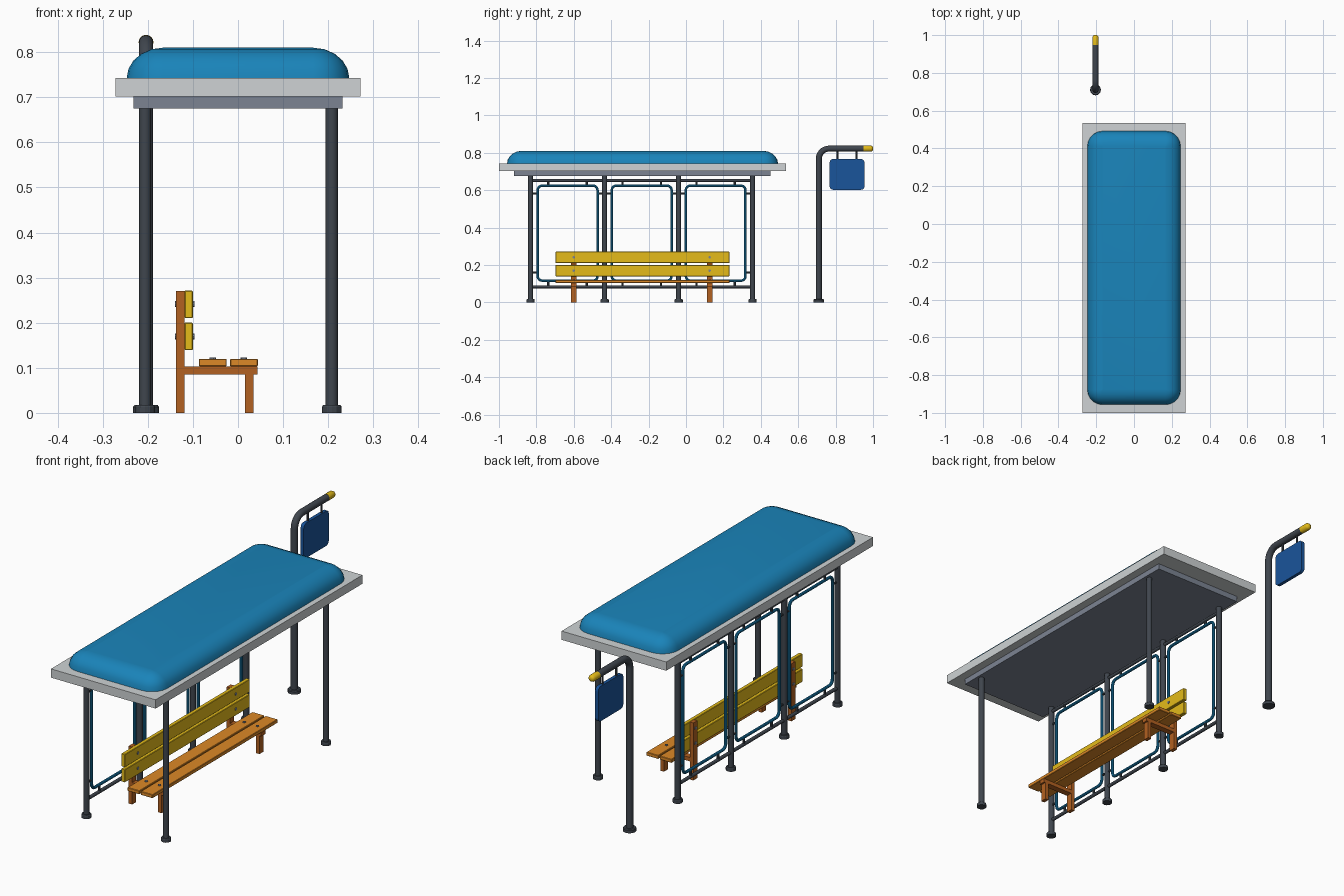
import bpy, bmesh, math
from mathutils import Vector

if "Cube" in bpy.data.objects:
    bpy.data.objects.remove(bpy.data.objects["Cube"])


def material(name, r, g, b):
    m = bpy.data.materials.new(name)
    m.diffuse_color = (r, g, b, 1)
    m.use_nodes = True
    m.node_tree.nodes["Principled BSDF"].inputs["Base Color"].default_value = m.diffuse_color
    return m


STEEL = material("dark_steel", 0.05, 0.06, 0.075)
BLUE = material("roof_blue", 0.01, 0.23, 0.49)
NAVY = material("sign_blue", 0.01, 0.09, 0.33)
YELLOW = material("yellow", 0.78, 0.50, 0.01)
ORANGE = material("seat_orange", 0.72, 0.25, 0.02)
BROWN = material("leg_brown", 0.45, 0.12, 0.015)
LIGHT = material("light_grey", 0.62, 0.65, 0.66)
SLATE = material("slate_grey", 0.20, 0.23, 0.29)


def finish(name, bm, mat, smooth=False):
    bmesh.ops.recalc_face_normals(bm, faces=bm.faces)
    me = bpy.data.meshes.new(name)
    bm.to_mesh(me)
    bm.free()
    me.materials.append(mat)
    ob = bpy.data.objects.new(name, me)
    bpy.context.collection.objects.link(ob)
    if smooth:
        bpy.ops.object.select_all(action='DESELECT')
        ob.select_set(True)
        bpy.context.view_layer.objects.active = ob
        bpy.ops.object.shade_smooth_by_angle(angle=math.radians(35))
    return ob


def box(name, x, y, z, mat, bevel=0.0):
    bm = bmesh.new()
    bmesh.ops.create_cube(bm, size=1)
    for v in bm.verts:
        v.co = Vector([(a + b) / 2 + c * (b - a) for (a, b), c in zip((x, y, z), v.co)])
    if bevel:
        bmesh.ops.bevel(bm, geom=bm.edges[:], offset=bevel, segments=1, affect='EDGES')
    return finish(name, bm, mat)


def tube(name, pts, r, mat, sides=16, closed=False):
    """Sweep a circle along points lying in a plane of constant x (or a straight line)."""
    bm = bmesh.new()
    pts = [Vector(p) for p in pts]
    n, rings = len(pts), []
    for i, p in enumerate(pts):
        a = pts[i - 1] if i or closed else p
        b = pts[(i + 1) % n] if i < n - 1 or closed else p
        d1, d2 = (p - a).normalized(), (b - p).normalized()
        t = (d1 + d2).normalized()
        u = Vector((1, 0, 0)) if abs(t.x) < 0.9 else Vector((0, 1, 0))
        w = t.cross(u).normalized()
        rings.append([bm.verts.new(p + r * (u * math.cos(k * math.tau / sides)
                      + w * math.sin(k * math.tau / sides))) for k in range(sides)])
    for i in range(n if closed else n - 1):
        A, B = rings[i], rings[(i + 1) % n]
        for k in range(sides):
            j = (k + 1) % sides
            bm.faces.new((A[k], A[j], B[j], B[k]))
    if not closed:
        bm.faces.new(rings[0])
        bm.faces.new(rings[-1])
    return finish(name, bm, mat, True)


def rounded_rect(a0, a1, b0, b1, r, seg=4):
    out = []
    corners = ((a1 - r, b1 - r), (a0 + r, b1 - r), (a0 + r, b0 + r), (a1 - r, b0 + r))
    for q, (ca, cb) in enumerate(corners):
        for k in range(seg + 1):
            t = (q + k / seg) * math.pi / 2
            out.append((ca + r * math.cos(t), cb + r * math.sin(t)))
    return out


def loft(name, loops, mat, smooth=False):
    bm = bmesh.new()
    rings = [[bm.verts.new(p) for p in loop] for loop in loops]
    for A, B in zip(rings, rings[1:]):
        for k in range(len(A)):
            j = (k + 1) % len(A)
            bm.faces.new((A[k], A[j], B[j], B[k]))
    bm.faces.new(rings[0])
    bm.faces.new(rings[-1])
    return finish(name, bm, mat, smooth)


def foot(name, x, y, r):
    loops = []
    for rr, z in ((r, 0), (r, 0.013), (r * 0.9, 0.017)):
        loops.append([(x + rr * math.cos(k * math.tau / 12),
                       y + rr * math.sin(k * math.tau / 12), z) for k in range(12)])
    loft(name, loops, STEEL)


# Roof: under-frame, slab and rounded blue cap
box("roof_underframe", (-0.232, 0.232), (-0.92, 0.452), (0.675, 0.703), SLATE)
box("roof_slab", (-0.272, 0.272), (-1.0, 0.535), (0.702, 0.743), LIGHT)
loops = []
for k in range(6):
    a = k / 5 * math.pi / 2
    d = 0.08 * (1 - math.cos(a))
    z = 0.742 + 0.068 * math.sin(a)
    loops.append([(x, y, z) for x, y in rounded_rect(
        -0.247 + d, 0.247 - d, -0.957 + d, 0.492 - d, 0.0805 - d, 5)])
loft("roof_cap", loops, BLUE, True)

# Shelter posts: four at the back, two at the front
BX, FX = -0.206, 0.208
YS = (-0.831, -0.435, -0.039, 0.356)
for x, y in [(BX, y) for y in YS] + [(FX, YS[0]), (FX, YS[3])]:
    tube("post", [(x, y, 0), (x, y, 0.68)], 0.0135, STEEL)
    foot("post_foot", x, y, 0.022)

# Back wall: rails, blue frames and small clips
for z in (0.083, 0.652):
    tube("wall_rail", [(BX, YS[0], z), (BX, YS[3], z)], 0.008, STEEL, 12)
for a, b in zip(YS, YS[1:]):
    tube("panel_frame", [(BX, y, z) for y, z in
         rounded_rect(a + 0.038, b - 0.038, 0.116, 0.624, 0.024)], 0.007, BLUE, 10, True)
    for y in (a + 0.095, b - 0.095):
        tube("clip", [(BX, y, 0.083), (BX, y, 0.117)], 0.006, STEEL, 8)
        tube("clip", [(BX, y, 0.623), (BX, y, 0.652)], 0.006, STEEL, 8)
    for z in (0.16, 0.583):
        tube("clip", [(BX, a, z), (BX, a + 0.038, z)], 0.005, STEEL, 8)
        tube("clip", [(BX, b - 0.038, z), (BX, b, z)], 0.005, STEEL, 8)

# Bench slats
LEN = (-0.697, 0.232)
for z in (0.139, 0.21):
    box("backrest_slat", (-0.119, -0.100), LEN, (z, z + 0.061), YELLOW, 0.002)
for x in (-0.087, -0.018):
    box("seat_slat", (x, x + 0.062), LEN, (0.103, 0.120), ORANGE, 0.002)

# Bench supports and bolts
for y in (-0.601, 0.126):
    w = (y - 0.015, y + 0.015)
    box("bench_back_leg", (-0.137, -0.119), w, (0, 0.27), BROWN)
    box("bench_front_leg", (0.016, 0.034), w, (0, 0.086), BROWN)
    box("bench_seat_arm", (-0.120, 0.043), w, (0.085, 0.103), BROWN)
    for z in (0.17, 0.241):
        tube("backrest_bolt", [(-0.140, y, z), (-0.097, y, z)], 0.007, SLATE, 10)
    for x in (-0.056, 0.013):
        tube("seat_bolt", [(x, y, 0.1), (x, y, 0.123)], 0.007, SLATE, 10)

# Sign pole with bent arm and yellow tip
SX, SY, SZ, R = -0.204, 0.710, 0.822, 0.055
path = [(SX, SY, 0)]
for k in range(9):
    a = k / 8 * math.pi / 2
    path.append((SX, SY + R * (1 - math.cos(a)), SZ - R + R * math.sin(a)))
path.append((SX, 0.952, SZ))
tube("sign_pole", path, 0.016, STEEL)
foot("sign_pole_foot", SX, SY, 0.029)
loops = []
for y, r in ((0.948, 0.0165), (0.988, 0.0165), (0.996, 0.013), (1.0, 0.007)):
    loops.append([(SX + r * math.cos(k * math.tau / 16), y,
                   SZ + r * math.sin(k * math.tau / 16)) for k in range(16)])
loft("sign_pole_tip", loops, YELLOW, True)

# Hanging sign plate
plate = rounded_rect(0.768, 0.954, 0.602, 0.766, 0.018)
loft("sign_plate", [[(SX + s * 0.008, y, z) for y, z in plate] for s in (-1, 1)], NAVY)
for y in (0.810, 0.911):
    tube("sign_hanger", [(SX, y, 0.76), (SX, y, SZ)], 0.005, STEEL, 8)
